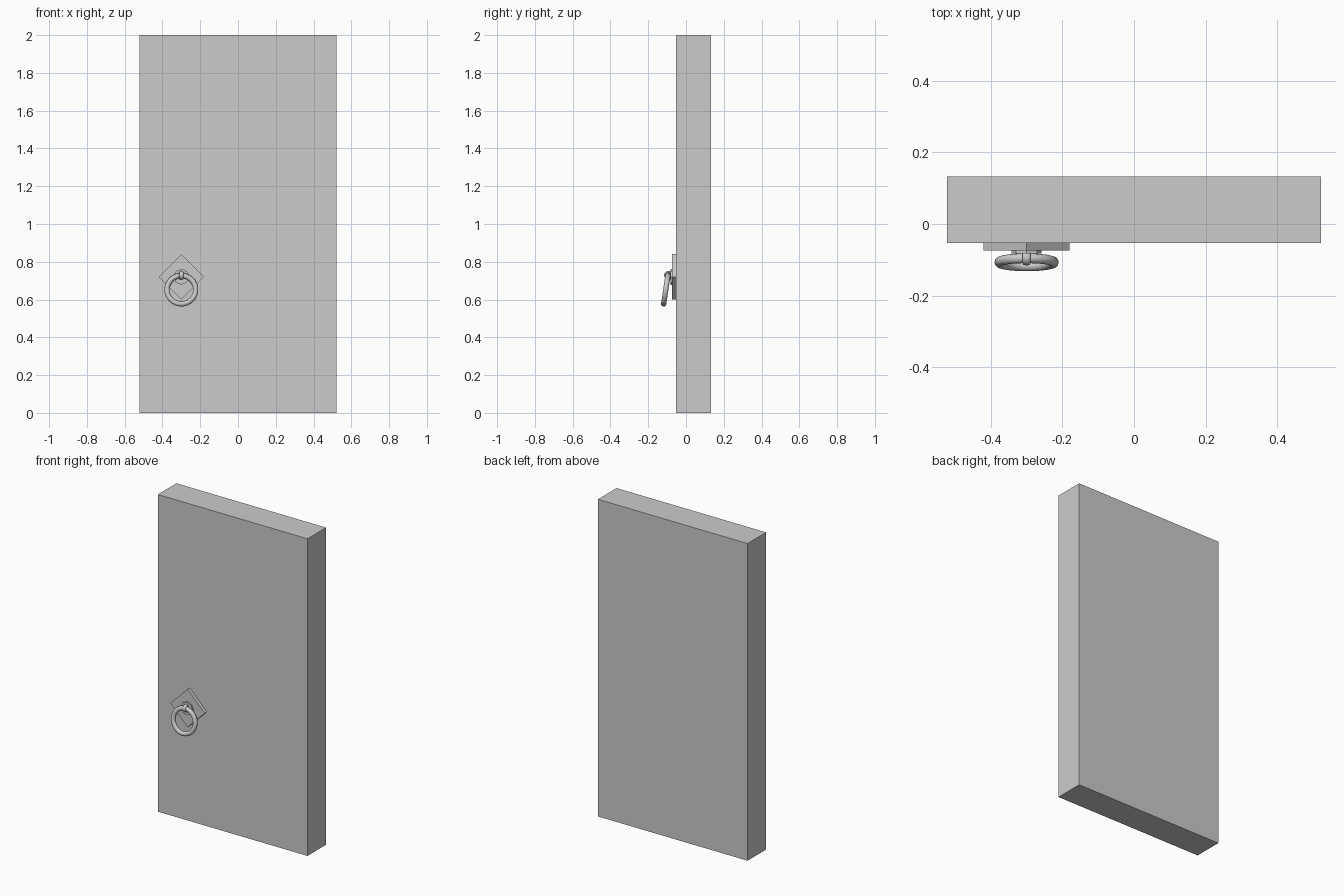
import bpy, math

if "Cube" in bpy.data.objects:
    bpy.data.objects.remove(bpy.data.objects["Cube"])

X, Z = -0.3, 0.72  # handle centre on the door


def box(name, size, loc, rot=(0, 0, 0)):
    bpy.ops.mesh.primitive_cube_add(size=1, location=loc, rotation=rot)
    o = bpy.context.object
    o.name, o.scale = name, size
    return o


def torus(name, major, minor, loc, rot, seg, sides):
    bpy.ops.mesh.primitive_torus_add(major_radius=major, minor_radius=minor, location=loc,
                                     rotation=rot, major_segments=seg, minor_segments=sides)
    o = bpy.context.object
    o.name = name
    bpy.ops.object.shade_smooth_by_angle(angle=math.radians(50))
    return o


# Door slab
box("door_panel", (1.044, 0.185, 2.0), (0, 0.0395, 1.0))

# Diamond backing plate
box("handle_plate", (0.17, 0.022, 0.17), (X, -0.063, Z), (0, math.radians(45), 0))

# Octagonal boss
bpy.ops.mesh.primitive_cylinder_add(vertices=8, radius=0.042, depth=0.012,
                                    location=(X, -0.076, Z), rotation=(math.radians(90), 0, 0))
bpy.context.object.name = "handle_boss"

# Staple loop holding the ring
torus("ring_staple", 0.017, 0.006, (X, -0.093, 0.728), (0, math.radians(90), 0), 16, 8).scale.z = 1.9

# Tilted pull ring
torus("pull_ring", 0.076, 0.0138, (X, -0.107, 0.652), (math.radians(90 - 8.5), 0, 0), 32, 12)
